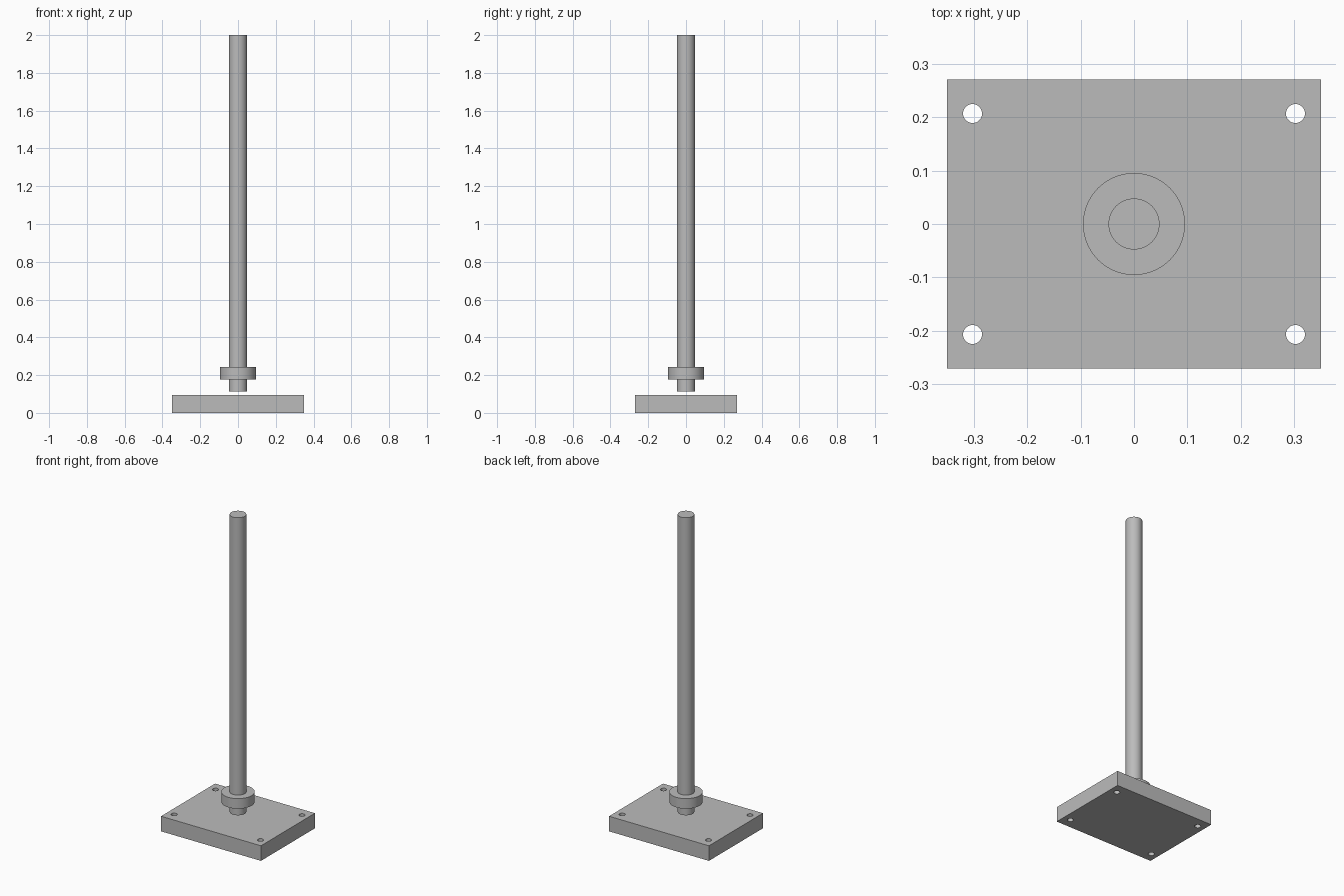
import bpy
import bmesh
from mathutils import Matrix

cube = bpy.data.objects.get("Cube")
if cube:
    bpy.data.objects.remove(cube, do_unlink=True)

UNIT = 0.0637  # size of one module of the design

steel = bpy.data.materials.new("grey steel")
steel.use_nodes = True
GREY = (0.5, 0.5, 0.5, 1)
steel.diffuse_color = GREY
steel.node_tree.nodes["Principled BSDF"].inputs["Base Color"].default_value = GREY


def add_object(name, bm):
    mesh = bpy.data.meshes.new(name)
    bm.to_mesh(mesh)
    bm.free()
    mesh.materials.append(steel)
    obj = bpy.data.objects.new(name, mesh)
    bpy.context.collection.objects.link(obj)
    return obj


def add_cylinder(bm, radius, bottom, top, x=0, y=0, sides=64):
    bmesh.ops.create_cone(bm, cap_ends=True, segments=sides, radius1=radius,
                          radius2=radius, depth=top - bottom,
                          matrix=Matrix.Translation((x, y, (bottom + top) / 2)))


def smooth(obj):
    bpy.ops.object.select_all(action="DESELECT")
    obj.select_set(True)
    bpy.context.view_layer.objects.active = obj
    bpy.ops.object.shade_smooth_by_angle(angle=0.6)


# Base plate
thickness = 1.5 * UNIT
bm = bmesh.new()
bmesh.ops.create_cube(bm, size=1, matrix=Matrix.Translation((0, 0, thickness / 2))
                      @ Matrix.Diagonal((11 * UNIT, 8.5 * UNIT, thickness, 1)))
base_plate = add_object("base_plate", bm)

# Four bolt holes through the plate corners
bm = bmesh.new()
for sx in (-1, 1):
    for sy in (-1, 1):
        add_cylinder(bm, 0.0178, -0.1, 0.2, sx * 4.75 * UNIT, sy * 3.25 * UNIT, 48)
cutter = add_object("bolt_hole_cutter", bm)
cutter.hide_render = True
cutter.hide_viewport = True
cut = base_plate.modifiers.new("bolt_holes", "BOOLEAN")
cut.object = cutter
cut.operation = "DIFFERENCE"
cut.solver = "EXACT"

# Upright shaft, floating just above the plate
bm = bmesh.new()
add_cylinder(bm, 0.75 * UNIT, 0.114, 2)
smooth(add_object("shaft", bm))

# Collar around the shaft
bm = bmesh.new()
add_cylinder(bm, 1.5 * UNIT, 0.178, 0.242)
smooth(add_object("collar", bm))
